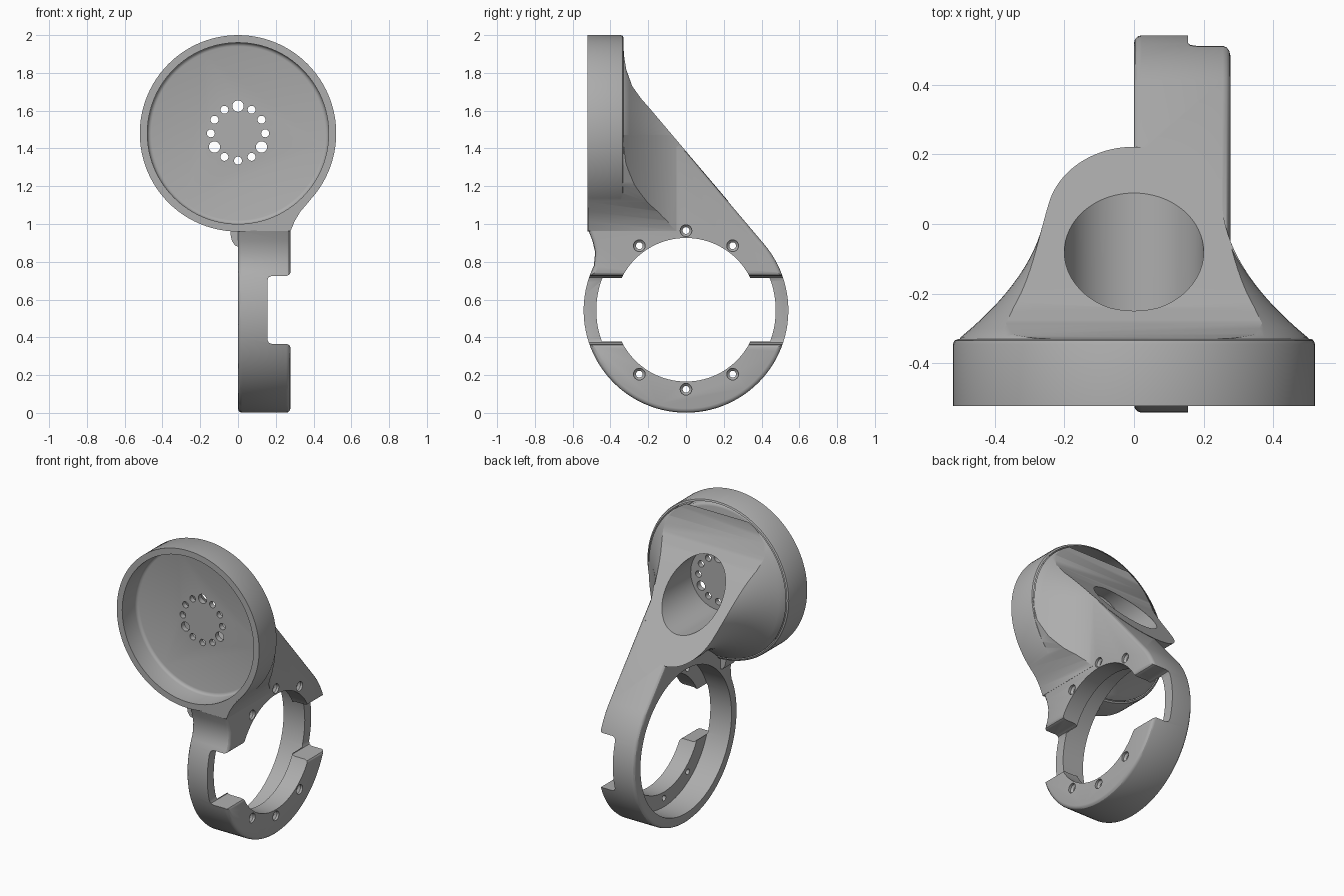
import bpy, bmesh, math
from math import sin, cos, pi, radians

if "Cube" in bpy.data.objects:
    bpy.data.objects.remove(bpy.data.objects["Cube"], do_unlink=True)

grey = bpy.data.materials.new("plain grey")
grey.use_nodes = True
GREY = (0.42, 0.42, 0.42, 1)
grey.diffuse_color = GREY
grey.node_tree.nodes["Principled BSDF"].inputs["Base Color"].default_value = GREY

DISC_Z = 1.48     # centre height of the round cup
RING_Z = 0.543    # centre height of the clamp ring
RING_R = 0.542


def finish(name, bm):
    bmesh.ops.recalc_face_normals(bm, faces=bm.faces)
    mesh = bpy.data.meshes.new(name)
    bm.to_mesh(mesh)
    bm.free()
    mesh.materials.append(grey)
    obj = bpy.data.objects.new(name, mesh)
    bpy.context.collection.objects.link(obj)
    return obj


def lathe(name, rings, axis="y", seg=96):
    """Closed stack of circles: each ring is (position, radius, side centre, height centre)."""
    bm = bmesh.new()
    loops = []
    for t, r, c, cz in rings:
        loop = []
        for i in range(seg):
            a = 2 * pi * i / seg
            u, z = c + r * cos(a), cz + r * sin(a)
            loop.append(bm.verts.new((u, t, z) if axis == "y" else (t, u, z)))
        loops.append(loop)
    for lo, hi in zip(loops, loops[1:]):
        for i in range(seg):
            j = (i + 1) % seg
            bm.faces.new((lo[i], lo[j], hi[j], hi[i]))
    bm.faces.new(loops[0])
    bm.faces.new(loops[-1])
    return finish(name, bm)


PLACE = {"x": lambda t, u, v: (t, u, v), "y": lambda t, u, v: (u, t, v), "z": lambda t, u, v: (u, v, t)}


def prism(name, outline, start, end, axis="x", bevel=0):
    """Outline extruded along one axis, with optional rounding of both rims."""
    bm = bmesh.new()
    caps = [[bm.verts.new(PLACE[axis](t, u, v)) for u, v in outline] for t in (start, end)]
    rims = [bm.faces.new(c) for c in caps]
    n = len(outline)
    for i in range(n):
        j = (i + 1) % n
        bm.faces.new((caps[0][i], caps[0][j], caps[1][j], caps[1][i]))
    bmesh.ops.recalc_face_normals(bm, faces=bm.faces)
    if bevel:
        edges = list({e for f in rims for e in f.edges})
        bmesh.ops.bevel(bm, geom=edges, offset=bevel, segments=3, profile=0.5, affect="EDGES")
    return finish(name, bm)


def combine(base, other, operation):
    mod = base.modifiers.new("join", "BOOLEAN")
    mod.operation = operation
    mod.solver = "EXACT"
    mod.object = other
    bpy.context.view_layer.objects.active = base
    bpy.ops.object.modifier_apply(modifier=mod.name)
    bpy.data.objects.remove(other, do_unlink=True)


def flare_radius(y):
    k = max(0, min(1, (0.08 - y) / 0.415))
    return 0.252 + 0.258 * k * k


# Round cup body
body = lathe("bracket_body", [(-0.522, 0.52, 0, DISC_Z), (-0.345, 0.52, 0, DISC_Z),
                              (-0.335, 0.516, 0, DISC_Z), (-0.33, 0.505, 0, DISC_Z)])

# Flared hood behind the cup
flare = []
for i in range(29):
    y = -0.40 + 0.025 * i
    drop = 0.105 * max(0, min(1, (y + 0.33) / 0.4))
    flare.append((y, flare_radius(y), 0, DISC_Z - drop))
hood = lathe("hood", flare)

# Web filling the corner between cup and plate
web = prism("outer_web", [(0.1, 0.962), (0.278, 0.962), (0.30, 1.015), (0.33, 1.065),
                          (0.375, 1.118), (0.44, 1.21), (0.49, 1.32), (0.513, 1.47),
                          (0.1, 1.47)], -0.519, 0.3, "y")
plan = [(0.05, -0.7), (0.6, -0.7), (0.6, -0.331)]
plan += [(flare_radius(-0.33 + 0.025 * i), -0.33 + 0.025 * i) for i in range(17)]
plan.append((0.05, 0.07))
combine(web, prism("web_plan", plan, 0.8, 1.6, "z"), "INTERSECT")
combine(hood, web, "UNION")

# Sloping back trims the hood
tangent = radians(40.2)
slope_top = (-0.18, 1.595)
slope_end = (RING_R * cos(tangent), RING_Z + RING_R * sin(tangent))
trim = prism("hood_trim", [(-0.6, 2.1), (-0.3325, 2.1), (-0.3315, 1.95), (-0.328, 1.89),
                           (-0.317, 1.82), (-0.285, 1.73), (-0.24, 1.667),
                           (slope_top[0], slope_top[1] + 0.003),
                           (slope_end[0], slope_end[1] + 0.003),
                           (0.414, 0.5), (-0.6, 0.5)], -0.8, 0.8)
combine(hood, trim, "INTERSECT")
combine(body, hood, "UNION")

# Side plate with the ring outline
outline = [(-0.35, 1.4), slope_top]
steps = 72
for i in range(steps + 1):
    a = tangent - radians(246) * i / steps
    outline.append((RING_R * cos(a), RING_Z + RING_R * sin(a)))
outline += [(-0.481, 0.85), (-0.495, 0.91), (-0.516, 0.965), (-0.516, 1.1), (-0.36, 1.1)]
combine(body, prism("side_plate", outline, 0, 0.277, bevel=0.022), "UNION")

# Small fillet under the cup on the inner side
fillet = [(-0.04, 1.0), (-0.04, 0.945), (-0.032, 0.91), (-0.015, 0.885),
          (0.03, 0.873), (0.06, 0.873), (0.06, 1.0)]
combine(body, prism("inner_web", fillet, -0.478, -0.36, "y"), "UNION")

# Cup recess and rear pocket
combine(body, lathe("recess", [(-0.7, 0.48, 0, DISC_Z), (-0.39, 0.48, 0, DISC_Z),
                               (-0.38, 0.477, 0, DISC_Z), (-0.373, 0.47, 0, DISC_Z),
                               (-0.37, 0.46, 0, DISC_Z)]), "DIFFERENCE")
combine(body, lathe("pocket", [(-0.335, 0.2, 0, DISC_Z), (0.6, 0.2, 0, DISC_Z)]), "DIFFERENCE")

# Ring bore with a narrower flange on the outer side
combine(body, lathe("bore", [(-0.6, 0.475, 0, RING_Z), (0.16, 0.475, 0, RING_Z)], "x"), "DIFFERENCE")
combine(body, lathe("flange_bore", [(0.05, 0.38, 0, RING_Z + 0.003),
                                    (0.6, 0.38, 0, RING_Z + 0.003)], "x"), "DIFFERENCE")

# Notch across the flange, with rounded corners
half = [(0.155, 0.155), (0.162, 0.173), (0.18, 0.18), (0.257, 0.18),
        (0.271, 0.186), (0.279, 0.2), (0.5, 0.2)]
notch = [(x, 0.545 - h) for x, h in half] + [(x, 0.545 + h) for x, h in reversed(half)]
combine(body, prism("notch", notch, -0.8, 0.8, "y"), "DIFFERENCE")

# Circle of holes in the cup floor, every fourth one larger
for i in range(12):
    a = pi / 2 + i * pi / 6
    r = 0.03 if i % 4 == 0 else 0.021
    x, z = 0.144 * cos(a), DISC_Z + 0.144 * sin(a)
    combine(body, lathe("cup_hole", [(-0.45, r, x, z), (-0.3, r, x, z)], seg=24), "DIFFERENCE")

# Countersunk screw holes in the flange
for y, dz in ((0, 0.42), (0.247, 0.34), (-0.247, 0.34)):
    for z in (0.545 + dz, 0.545 - dz):
        combine(body, lathe("screw_hole", [(0.1, 0.018, y, z), (0.25, 0.018, y, z),
                                           (0.262, 0.031, y, z), (0.4, 0.031, y, z)],
                            "x", 24), "DIFFERENCE")

# Smooth curved faces, keep edges sharp
bpy.ops.object.select_all(action="DESELECT")
body.select_set(True)
bpy.context.view_layer.objects.active = body
bpy.ops.object.shade_smooth_by_angle(angle=radians(30))
